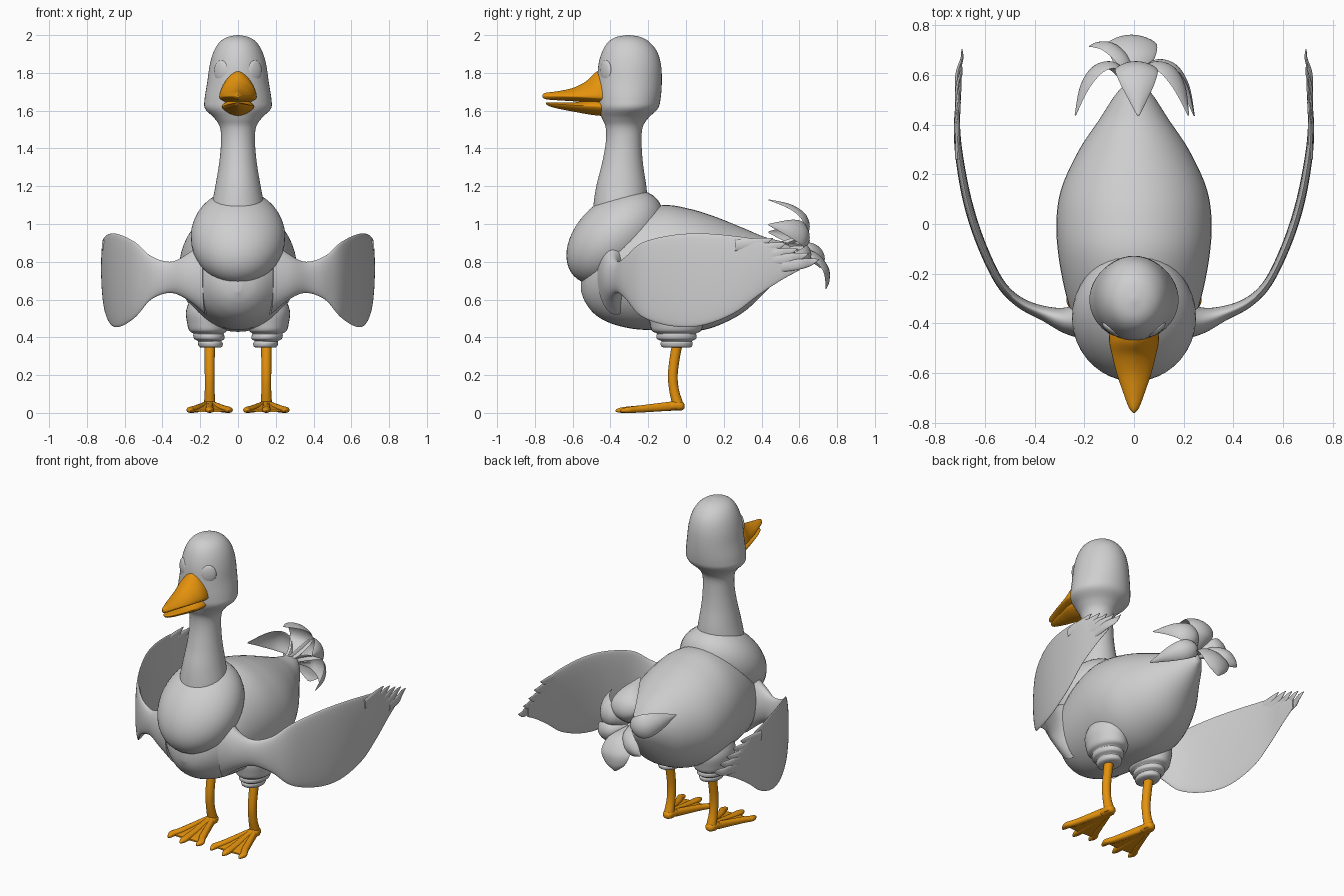
import bpy, bmesh, math
from math import sin, cos, radians, pi
from mathutils import Vector, Matrix


def material(name, rgb):
    m = bpy.data.materials.new(name)
    m.diffuse_color = (*rgb, 1)
    return m


GREY = material("plumage grey", (0.62, 0.62, 0.62))
ORANGE = material("beak orange", (0.78, 0.29, 0.004))


def finish(name, bm, mat, mirror):
    bmesh.ops.recalc_face_normals(bm, faces=bm.faces)
    me = bpy.data.meshes.new(name)
    bm.to_mesh(me)
    bm.free()
    me.materials.append(mat)
    me.shade_smooth()
    me.set_sharp_from_angle(angle=radians(50))
    ob = bpy.data.objects.new(name, me)
    bpy.context.collection.objects.link(ob)
    if mirror:
        ob.modifiers.new("mirror", 'MIRROR')
    return ob


def spline(rows, sub):
    """Catmull-Rom interpolation of whole station tuples."""
    p = [rows[0]] + list(rows) + [rows[-1]]
    out = []
    for i in range(1, len(p) - 2):
        for k in range(sub):
            t = k / sub
            out.append([0.5 * (2 * b + (c - a) * t + (2 * a - 5 * b + 4 * c - d) * t * t
                               + (3 * b - a - 3 * c + d) * t ** 3)
                        for a, b, c, d in zip(*p[i - 1:i + 3])])
    return out + [list(rows[-1])]


def loft(name, rows, point, mat=GREY, n=32, sub=6, mirror=False):
    """Skin rings; point(station, angle) gives each ring vertex."""
    bm = bmesh.new()
    rings = [[bm.verts.new(point(s, 2 * pi * k / n)) for k in range(n)]
             for s in spline(rows, sub)]
    for a, b in zip(rings, rings[1:]):
        for k in range(n):
            j = (k + 1) % n
            bm.faces.new((a[k], a[j], b[j], b[k]))
    bm.faces.new(rings[0])
    bm.faces.new(rings[-1])
    return finish(name, bm, mat, mirror)


def ellipsoid(name, loc, scale, rot, mirror=False):
    bm = bmesh.new()
    bmesh.ops.create_uvsphere(bm, u_segments=40, v_segments=24, radius=1)
    bm.transform(Matrix.Translation(loc) @ rot @ Matrix.Diagonal((*scale, 1)))
    return finish(name, bm, GREY, mirror)


def spow(v, p):
    return math.copysign(abs(v) ** p, v)


# Body: egg lofted front to back (y, z low, z high, half width)
def body_pt(s, t):
    y, lo, hi, rx = s
    return (rx * cos(t), y, (lo + hi) / 2 + (hi - lo) / 2 * sin(t))


loft("body", [(-.555, .64, .72, .02), (-.53, .58, .8, .10), (-.48, .52, .9, .17),
              (-.4, .475, .98, .235), (-.28, .445, 1.06, .275), (-.12, .435, 1.1, .305),
              (.02, .43, 1.08, .312), (.15, .455, 1.04, .29), (.3, .53, .98, .22),
              (.42, .64, .93, .14), (.52, .74, .905, .075), (.58, .81, .88, .02)],
     body_pt, n=48)

# Puffed chest, tilted back over the body
ellipsoid("chest", (0, -.375, .93), (.25, .3, .2), Matrix.Rotation(radians(43), 4, 'X'))


# Neck and head lofted upward (z, y front, y back, half width)
def neck_pt(s, t):
    z, f, b, rx = s
    return (rx * cos(t), (f + b) / 2 + (b - f) / 2 * sin(t), z)


loft("neck_and_head", [(1.0, -.5, -.18, .145), (1.1, -.49, -.2, .138), (1.2, -.475, -.21, .12),
                       (1.32, -.445, -.228, .1), (1.43, -.425, -.235, .09),
                       (1.51, -.425, -.23, .095), (1.56, -.445, -.2, .125),
                       (1.61, -.465, -.15, .174), (1.66, -.47, -.135, .177),
                       (1.75, -.47, -.128, .163), (1.84, -.464, -.132, .15),
                       (1.91, -.445, -.152, .13), (1.96, -.415, -.19, .1),
                       (1.988, -.375, -.235, .06), (2.0, -.315, -.295, .008)],
     neck_pt, n=48)

# Eyes: shallow ovals on the head
ellipsoid("eyes", (.088, -.424, 1.81), (.046, .018, .057),
          Matrix.Rotation(radians(35), 4, 'Z'), mirror=True)


# Beak halves (y, z bottom, z widest, z top, half width), slightly diamond in section
def beak_pt(s, t):
    y, lo, mid, hi, rx = s
    h = hi - mid if sin(t) > 0 else mid - lo
    return (rx * spow(cos(t), 1.3), y, mid + h * spow(sin(t), 1.3))


loft("upper_beak", [(-.4, 1.62, 1.67, 1.82, .095), (-.47, 1.635, 1.67, 1.808, .1),
                    (-.53, 1.645, 1.672, 1.755, .088), (-.6, 1.65, 1.675, 1.72, .07),
                    (-.68, 1.655, 1.677, 1.703, .043), (-.74, 1.66, 1.677, 1.695, .02),
                    (-.76, 1.67, 1.677, 1.685, .004)], beak_pt, ORANGE)
loft("lower_beak", [(-.42, 1.57, 1.62, 1.67, .085), (-.5, 1.578, 1.625, 1.662, .085),
                    (-.58, 1.592, 1.628, 1.645, .066), (-.66, 1.607, 1.633, 1.643, .045),
                    (-.72, 1.622, 1.636, 1.643, .022), (-.74, 1.634, 1.638, 1.642, .004)],
     beak_pt, ORANGE)


# Thighs with ringed cuffs (z, x, radius)
def thigh_pt(s, t):
    z, x, r = s
    return (x + r * cos(t), -.05 + 1.3 * r * sin(t), z)


loft("thighs", [(.345, .145, .05), (.352, .145, .062), (.37, .147, .066), (.38, .15, .062),
                (.392, .152, .08), (.41, .155, .082), (.42, .157, .08), (.435, .158, .1),
                (.47, .16, .108), (.54, .16, .115), (.62, .155, .09)],
     thigh_pt, sub=4, mirror=True)


# Legs, bowed slightly forward (z, y, radius)
def leg_pt(s, t):
    z, y, r = s
    return (.15 + r * cos(t), y + r * sin(t), z)


loft("legs", [(.38, -.042, .029), (.3, -.058, .027), (.2, -.07, .026), (.12, -.063, .026),
              (.05, -.045, .03), (.02, -.045, .03)], leg_pt, ORANGE, n=20, mirror=True)


# Webbed feet (x, y, half width, z bottom, z top)
def foot_pt(s, t):
    x, y, rx, lo, hi = s
    return (x + rx * cos(t), y, (lo + hi) / 2 + (hi - lo) / 2 * spow(sin(t), .8))


loft("feet", [(.15, -.008, .012, .025, .045), (.15, -.022, .028, .014, .06),
              (.15, -.06, .036, .012, .064), (.15, -.12, .046, .01, .05),
              (.15, -.2, .068, .006, .034), (.15, -.28, .088, .004, .022),
              (.15, -.305, .088, .005, .016)], foot_pt, ORANGE, mirror=True)
for label, tip, end in (("inner", .05, -.35), ("middle", .15, -.373), ("outer", .25, -.35)):
    mid = .15 + (tip - .15) * .72
    loft(label + "_toes", [(.15 + (tip - .15) * .2, -.08, .018, .012, .06),
                           (mid, -.24, .022, .002, .04), (tip, end + .05, .022, 0, .032),
                           (tip, end + .015, .012, .002, .024), (tip, end, .002, .008, .014)],
         foot_pt, ORANGE, n=16, mirror=True)


# Wings (x, y, heading from +y towards +x, z low, z high, half thickness)
def wing_pt(s, t):
    x, y, a, lo, hi, th = s
    a = radians(a)
    return (x + th * sin(t) * cos(a), y - th * sin(t) * sin(a),
            (lo + hi) / 2 + (hi - lo) / 2 * cos(t))


loft("wings", [(.17, -.37, 80, .52, .92, .1), (.27, -.385, 76, .6, .84, .055),
               (.36, -.36, 70, .635, .8, .03), (.46, -.315, 60, .6, .83, .021),
               (.54, -.235, 42, .51, .9, .018), (.615, -.08, 23, .46, .94, .018),
               (.667, .08, 15, .462, .95, .018), (.7, .25, 7, .525, .937, .016),
               (.712, .38, 0, .62, .915, .013), (.707, .5, -3, .7, .865, .01),
               (.7, .6, -4, .755, .82, .006)], wing_pt, n=40, mirror=True)

# Pointed feather ends along the wing tips
for i, (ty, tz) in enumerate(((.46, .925), (.53, .9), (.59, .87), (.65, .845), (.705, .815))):
    x = .712 - .06 * (ty - .38)
    loft("wing_feather_%d" % (i + 1),
         [(.711, ty - .2, 2, tz - .07, tz - .01, .01), (.709, ty - .1, -2, tz - .055, tz, .009),
          (x, ty - .04, -4, tz - .035, tz + .002, .006), (x, ty, -4, tz - .003, tz, .002)],
         wing_pt, n=16, mirror=True)

# Tail plume: curled petals round the rump (axial, radial, heading, half width, half thickness)
TIGHT = [(-.03, 0, 10, .02, .01), (.08, .02, 18, .045, .01), (.165, .085, 65, .078, .008),
         (.155, .17, 115, .09, .007), (.075, .23, 150, .065, .005), (-.05, .262, 170, .006, .002)]
OPEN = [(-.03, 0, 5, .02, .01), (.1, .015, 8, .05, .01), (.2, .04, 30, .09, .008),
        (.262, .11, 70, .1, .007), (.27, .18, 92, .07, .005), (.255, .225, 105, .01, .002)]


def petal(name, angle, rows, size, width):
    a = radians(angle)
    out, side = Vector((sin(a), 0, cos(a))), Vector((cos(a), 0, -sin(a)))
    axis, base = Vector((0, 1, 0)), Vector((0, .485, .88))

    def pt(s, t):
        ax, r, h, w, th = s
        h = radians(h)
        lift = th * sin(t) + .25 * w * cos(t) ** 2      # cupped across its width
        return (base + axis * (ax * size - sin(h) * lift) + out * (r * size + cos(h) * lift)
                + side * (w * width * cos(t)))
    loft(name, rows, pt, n=24)


petal("tail_feather_top", 4, TIGHT, .95, .95)
petal("tail_feather_right_upper", 62, TIGHT, .95, .8)
petal("tail_feather_right_lower", 112, TIGHT, 1.0, .65)
petal("tail_feather_left_upper", -72, TIGHT, .95, .8)
petal("tail_feather_left_lower", -118, OPEN, .9, .6)
petal("tail_feather_rear", 184, OPEN, 1.0, 1.0)
